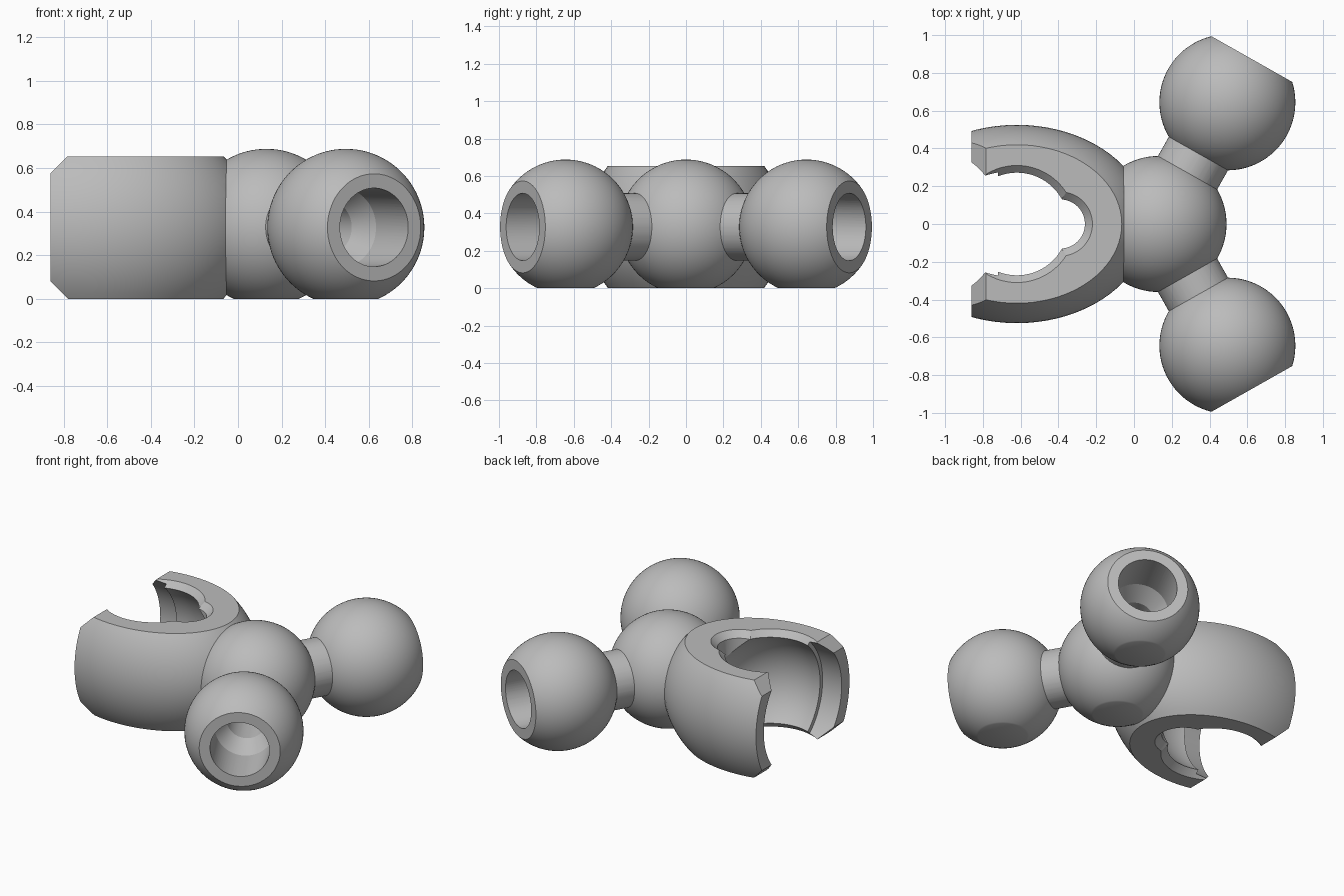
import bpy, bmesh, math
from mathutils import Matrix, Vector

if "Cube" in bpy.data.objects:
    bpy.data.objects.remove(bpy.data.objects["Cube"])

ZC = 0.3275                      # height of all ball centres
HUB = Vector((0.13, 0, ZC))      # central ball
JAW = Vector((-0.62, 0, ZC))     # centre of the gripping jaw
BALL_R = 0.36

grey = bpy.data.materials.new("plain grey")
grey.diffuse_color = (0.5, 0.5, 0.5, 1)
grey.use_nodes = True
grey.node_tree.nodes["Principled BSDF"].inputs["Base Color"].default_value = grey.diffuse_color


def finish(bm, name, matrix):
    bmesh.ops.transform(bm, matrix=matrix, verts=bm.verts)
    bmesh.ops.recalc_face_normals(bm, faces=bm.faces)
    me = bpy.data.meshes.new(name)
    bm.to_mesh(me)
    bm.free()
    ob = bpy.data.objects.new(name, me)
    bpy.context.collection.objects.link(ob)
    me.materials.append(grey)
    return ob


def lathe(name, profile, origin, axis=(0, 0, 1), steps=72):
    """Revolve (radius, distance) points about an axis through origin."""
    bm = bmesh.new()
    vs = [bm.verts.new((r, 0, h)) for r, h in profile]
    es = [bm.edges.new(p) for p in zip(vs, vs[1:])]
    bmesh.ops.spin(bm, geom=vs + es, cent=(0, 0, 0), axis=(0, 0, 1),
                   angle=math.tau, steps=steps)
    bmesh.ops.remove_doubles(bm, verts=bm.verts, dist=1e-5)
    rot = Vector((0, 0, 1)).rotation_difference(Vector(axis)).to_matrix().to_4x4()
    return finish(bm, name, Matrix.Translation(origin) @ rot)


def ball(name, centre, radii):
    bm = bmesh.new()
    bmesh.ops.create_uvsphere(bm, u_segments=80, v_segments=48, radius=1)
    return finish(bm, name, Matrix.Translation(centre) @ Matrix.Diagonal((*radii, 1)))


def rod(name, r, a, b, origin, axis):
    return lathe(name, [(0, a), (r, a), (r, b), (0, b)], origin, axis)


def box(name, lo, hi, turn=Matrix()):
    lo, hi = Vector(lo), Vector(hi)
    bm = bmesh.new()
    bmesh.ops.create_cube(bm, size=1)
    return finish(bm, name, turn @ Matrix.Translation((lo + hi) / 2)
                  @ Matrix.Diagonal((*(hi - lo), 1)))


def combine(target, other, operation):
    mod = target.modifiers.new("join", 'BOOLEAN')
    mod.operation, mod.object, mod.solver = operation, other, 'EXACT'
    bpy.context.view_layer.objects.active = target
    bpy.ops.object.modifier_apply(modifier=mod.name)
    bpy.data.objects.remove(other)


# Jaw: squashed ball trimmed flat on top, bottom and at the mouth
body = ball("manifold", JAW, (0.695, 0.525, 0.54))
combine(body, box("trim", (-0.86, -1, -0.002), (0.03, 1, 0.652)), 'INTERSECT')
for s in (1, -1):
    turn = (Matrix.Translation((-0.86, 0, ZC + s * 0.2475))
            @ Matrix.Rotation(-s * math.pi / 4, 4, 'Y'))
    lo, hi = ((-0.3, -1, 0), (0.3, 1, 0.3)) if s > 0 else ((-0.3, -1, -0.3), (0.3, 1, 0))
    combine(body, box("mouth_chamfer", lo, hi, turn), 'DIFFERENCE')

# Hub ball
combine(body, ball("hub", HUB, (BALL_R,) * 3), 'UNION')

# Two arms: neck and end ball cut flat
dirs = [Vector((0.4924, s * 0.8704, 0)) for s in (1, -1)]
REACH, FLAT = 0.74, 0.263
for d in dirs:
    combine(body, rod("neck", 0.18, 0.1, 0.6, HUB, d), 'UNION')
    tip = ball("end_ball", HUB + d * REACH, (BALL_R,) * 3)
    combine(tip, rod("end_flat", 0.6, FLAT, 0.7, HUB + d * REACH, d), 'DIFFERENCE')
    combine(body, tip, 'UNION')

# Flat underside
combine(body, box("underside", (-2, -2, -1), (2, 2, 0)), 'DIFFERENCE')

# Jaw socket, its side mouth and the channel into the hub
combine(body, ball("socket", JAW, (0.395,) * 3), 'DIFFERENCE')
combine(body, rod("mouth", 0.41, 0.1, 0.6, JAW, (-1, 0, 0)), 'DIFFERENCE')


# Vertical openings with chamfered rims, plus the relief notch
def opening(name, r, x):
    h, c = 0.3245, 0.04
    prof = [(0, -h - 0.1), (r + c + 0.1, -h - 0.1), (r, -h + c),
            (r, h - c), (r + c + 0.1, h + 0.1), (0, h + 0.1)]
    combine(body, lathe(name, prof, (x, 0, ZC)), 'DIFFERENCE')


opening("socket_rim", 0.27, JAW.x)
opening("relief_notch", 0.13, -0.39)
combine(body, rod("feed_channel", 0.118, 0, 0.5, HUB, (-1, 0, 0)), 'DIFFERENCE')

# Stepped bores through both arms
for d in dirs:
    end = REACH + FLAT
    prof = [(0, -0.03), (0.12, -0.03), (0.12, end - 0.42), (0.18, end - 0.3),
            (0.18, end + 0.1), (0, end + 0.1)]
    combine(body, lathe("bore", prof, HUB, d), 'DIFFERENCE')

# Smooth shading with crisp edges
bpy.ops.object.select_all(action='DESELECT')
body.select_set(True)
bpy.context.view_layer.objects.active = body
bpy.ops.object.shade_smooth_by_angle(angle=math.radians(25))
